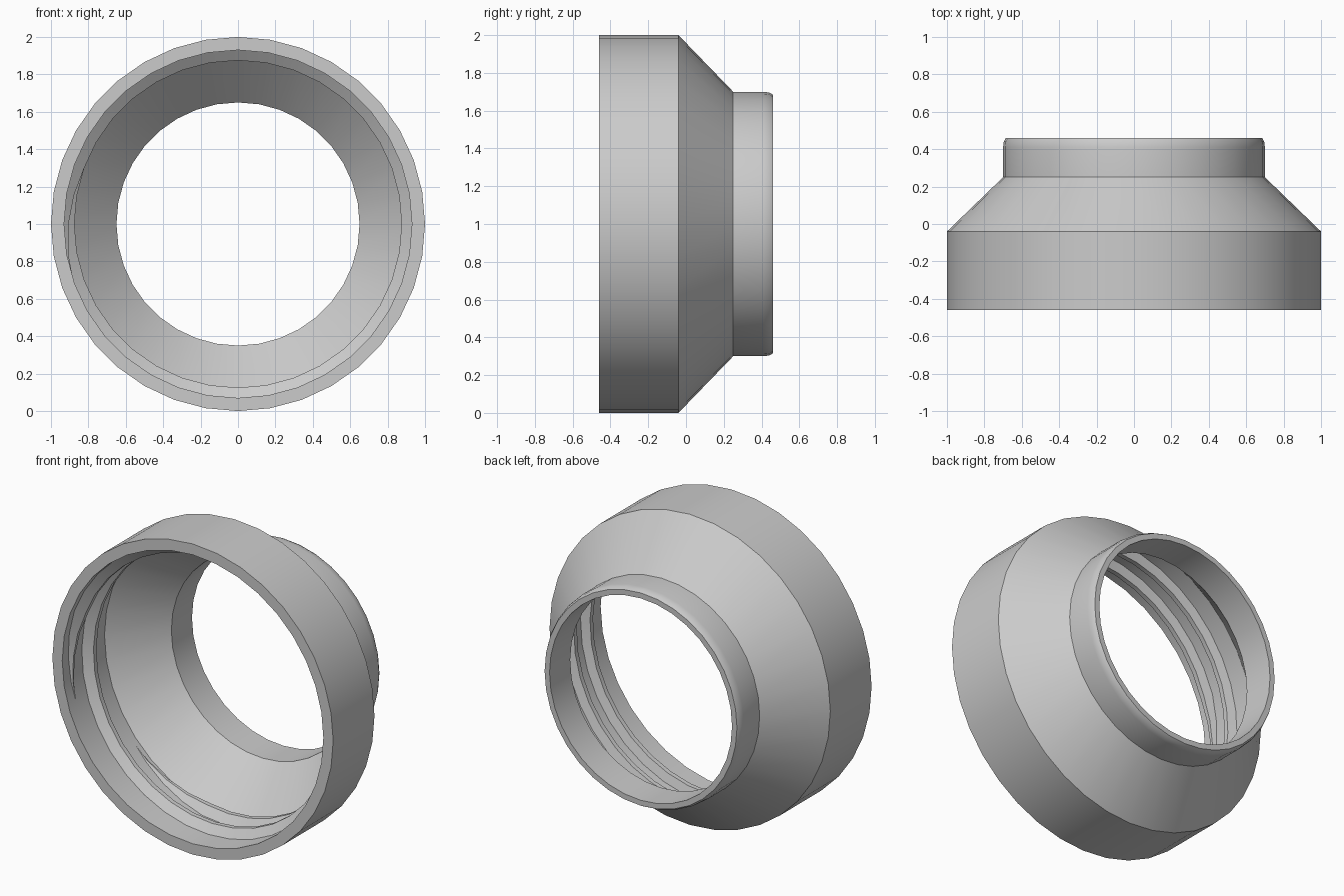
import bpy, bmesh, math

if "Cube" in bpy.data.objects:
    bpy.data.objects.remove(bpy.data.objects["Cube"])

SEGMENTS = 36
AXIS_Z = 1.0

grey = bpy.data.materials.new("plain grey")
grey.use_nodes = True
colour = (0.6, 0.6, 0.6, 1)
grey.diffuse_color = colour
grey.node_tree.nodes["Principled BSDF"].inputs["Base Color"].default_value = colour


def sweep(name, sections, closed):
    """Skin a list of closed cross-sections; cap the ends if it is open."""
    bm = bmesh.new()
    loops = [[bm.verts.new(p) for p in s] for s in sections]
    n = len(loops[0])
    pairs = list(zip(loops, loops[1:]))
    if closed:
        pairs.append((loops[-1], loops[0]))
    for a, b in pairs:
        for i in range(n):
            j = (i + 1) % n
            bm.faces.new((a[i], a[j], b[j], b[i]))
    if not closed:
        bm.faces.new(loops[0])
        bm.faces.new(loops[-1])
    bmesh.ops.recalc_face_normals(bm, faces=bm.faces)
    mesh = bpy.data.meshes.new(name)
    bm.to_mesh(mesh)
    bm.free()
    mesh.materials.append(grey)
    obj = bpy.data.objects.new(name, mesh)
    bpy.context.collection.objects.link(obj)
    bpy.ops.object.select_all(action="DESELECT")
    obj.select_set(True)
    bpy.context.view_layer.objects.active = obj
    bpy.ops.object.shade_smooth_by_angle(angle=math.radians(30))
    return obj


def polar(radius, y, angle):
    return (radius * math.cos(angle), y, AXIS_Z + radius * math.sin(angle))


# Reducer body: wide collar, cone and narrow spigot, as (radius, y)
wall = [(1.0, -0.46), (1.0, -0.04), (0.70, 0.25), (0.70, 0.41),
        (0.696, 0.44), (0.685, 0.46), (0.65, 0.46), (0.65, 0.25),
        (0.93, -0.03), (0.93, -0.46)]
step = math.tau / SEGMENTS
sweep("reducer_body",
      [[polar(r, y, i * step) for r, y in wall] for i in range(SEGMENTS)], True)

# Internal screw thread: a sloped ridge that fades in and out at its ends
ROOT, CREST, PITCH, START_Y = 0.937, 0.875, 0.165, -0.385
ridge = [(0, -0.055), (1, -0.01), (1, 0.02), (0, 0.04)]
steps = int(SEGMENTS * 1.95)
sections = []
for k in range(steps + 1):
    angle = math.radians(200) - k * step
    y = START_Y + PITCH * k / SEGMENTS
    fade = max(0.05, min(1, k / 4, (steps - k) / 4))
    sections.append([polar(ROOT + (CREST - ROOT) * h * fade, y + dy * fade, angle)
                     for h, dy in ridge])
sweep("screw_thread", sections, False)
